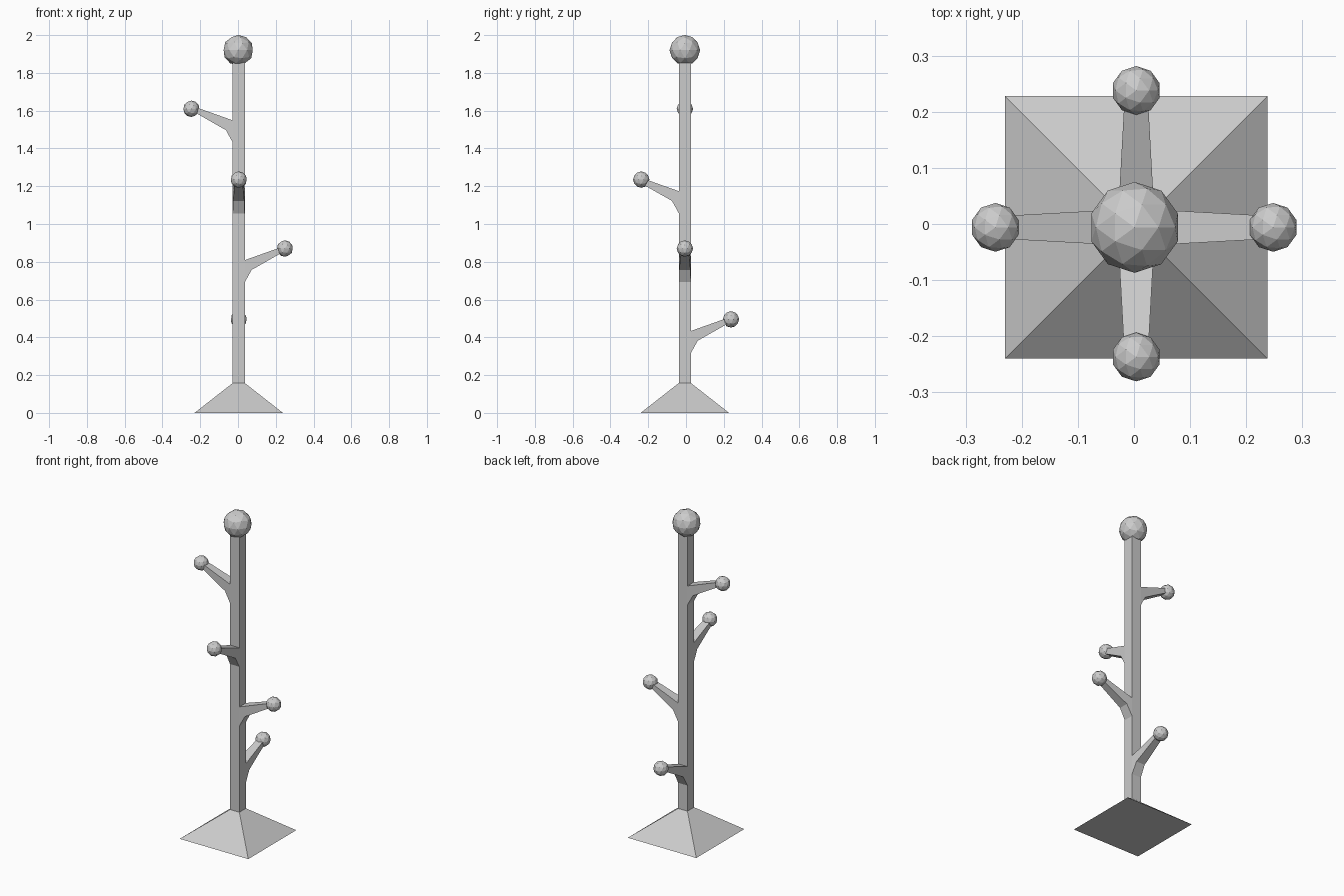
import bpy, bmesh, math
from mathutils import Matrix, Vector

if "Cube" in bpy.data.objects:
    bpy.data.objects.remove(bpy.data.objects["Cube"])

CX, CY = 0.004, -0.006   # pole axis
HALF = 0.032             # half width of the pole


def make_object(name, bm):
    bmesh.ops.recalc_face_normals(bm, faces=bm.faces)
    mesh = bpy.data.meshes.new(name)
    bm.to_mesh(mesh)
    bm.free()
    obj = bpy.data.objects.new(name, mesh)
    bpy.context.collection.objects.link(obj)
    return obj


def ball(name, centre, radius):
    bm = bmesh.new()
    bmesh.ops.create_icosphere(bm, subdivisions=2, radius=radius,
                               matrix=Matrix.Translation(centre))
    return make_object(name, bm)


def square_stack(name, sections):
    """Square sections (half width, z) joined into one closed solid."""
    bm = bmesh.new()
    rings = [[bm.verts.new((CX + sx * h, CY + sy * h, z))
              for sx, sy in ((-1, -1), (1, -1), (1, 1), (-1, 1))]
             for h, z in sections]
    for a, b in zip(rings, rings[1:]):
        for i in range(4):
            j = (i + 1) % 4
            bm.faces.new((a[i], a[j], b[j], b[i]))
    bm.faces.new(rings[0])
    bm.faces.new(rings[-1])
    return make_object(name, bm)


def branch(name, angle, z):
    """Tapered hook arm with a bent underside."""
    profile = [(0.030, -0.062), (0.235, 0.011), (0.235, -0.018),
               (0.068, -0.113), (0.030, -0.182)]
    bm = bmesh.new()
    place = Matrix.Translation((CX, CY, z)) @ Matrix.Rotation(angle, 4, 'Z')
    sides = []
    for s in (-1, 1):
        sides.append([bm.verts.new(place @ Vector((d, s * (0.0335 - 0.055 * d), h)))
                      for d, h in profile])
        bm.faces.new(sides[-1])
    n = len(profile)
    for i in range(n):
        j = (i + 1) % n
        bm.faces.new((sides[0][i], sides[0][j], sides[1][j], sides[1][i]))
    make_object(name, bm)


# Pyramid foot and pole
square_stack("stand_base", [(0.234, 0.0), (HALF, 0.158)])
square_stack("pole", [(HALF, 0.157), (HALF, 1.88)])

# Large ball on top
ball("top_ball", (0.001, CY, 1.92), 0.081)

# Four hooks spiralling up the pole, each ending in a small ball
hooks = [("back", 90, 0.495), ("right", 0, 0.87),
         ("front", 270, 1.235), ("left", 180, 1.61)]
for side, deg, z in hooks:
    a = math.radians(deg)
    branch(side + "_hook", a, z)
    reach = 0.244 if side in ("back", "right") else 0.24
    if side == "left":
        reach = 0.251
    if side == "front":
        reach = 0.231
    ball(side + "_hook_ball",
         (CX + reach * math.cos(a), CY + reach * math.sin(a), z), 0.0435)
